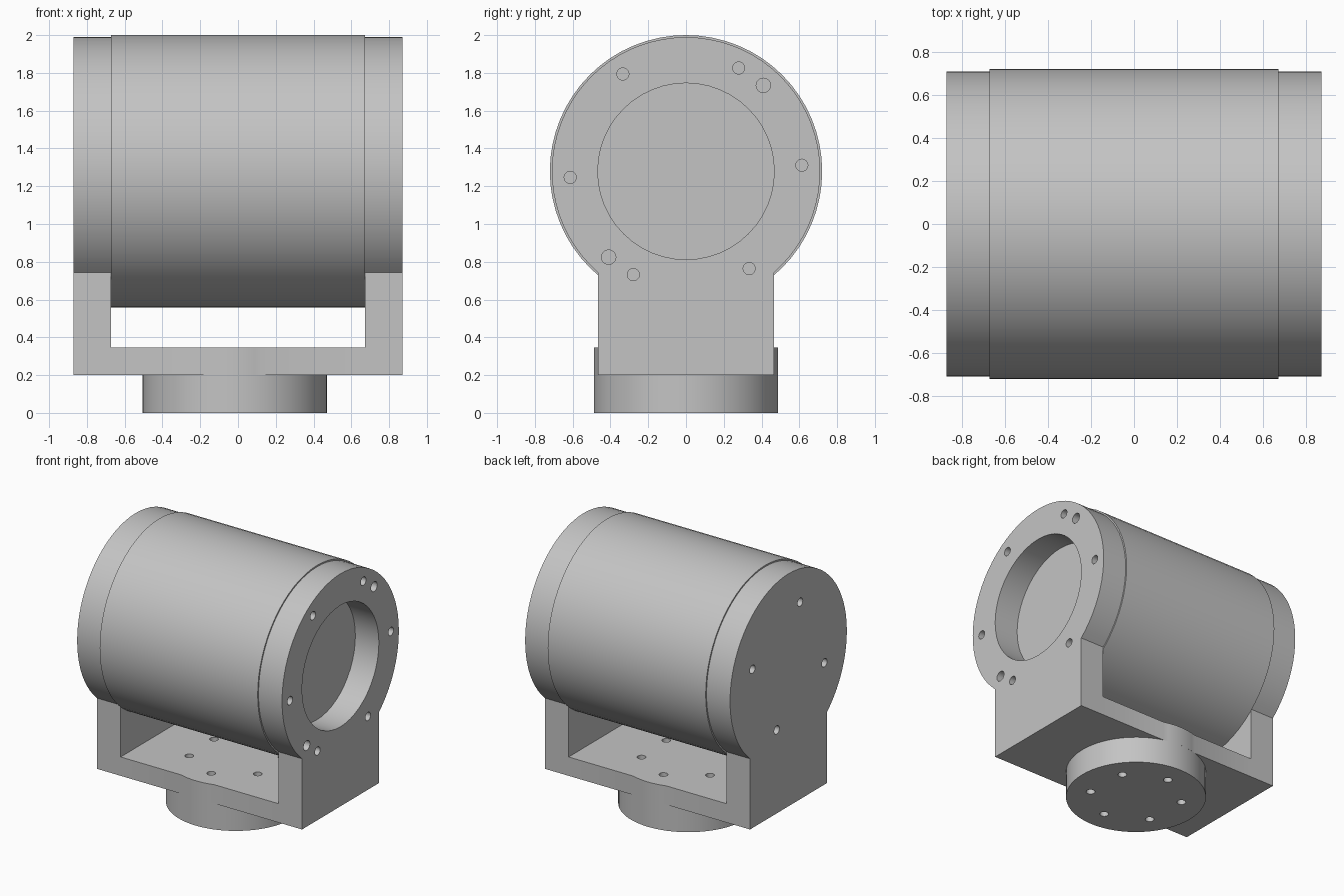
import bpy
import bmesh
from math import sin, cos, pi, radians, asin, acos
from mathutils import Matrix

cube = bpy.data.objects.get("Cube")
if cube:
    bpy.data.objects.remove(cube, do_unlink=True)

metal = bpy.data.materials.new("grey_metal")
metal.use_nodes = True
GREY = (0.55, 0.55, 0.55, 1)
metal.diffuse_color = GREY
metal.node_tree.nodes["Principled BSDF"].inputs["Base Color"].default_value = GREY

AXIS_Z = 1.279      # height of the barrel axis
BARREL_R = 0.721
PLATE_R = 0.71
INNER_X, OUTER_X = 0.672, 0.872
HALF_W = 0.467      # half width of the bracket
FLOOR, TOP = 0.2, 0.345
DISC_X, DISC_R = -0.018, 0.488


def make_object(name, bm):
    bmesh.ops.recalc_face_normals(bm, faces=bm.faces)
    mesh = bpy.data.meshes.new(name)
    bm.to_mesh(mesh)
    bm.free()
    mesh.materials.append(metal)
    obj = bpy.data.objects.new(name, mesh)
    bpy.context.collection.objects.link(obj)
    return obj


def prism(name, points, offset):
    """Extrude a closed outline of 3D points."""
    bm = bmesh.new()
    face = bm.faces.new([bm.verts.new(p) for p in points])
    new = bmesh.ops.extrude_face_region(bm, geom=[face])["geom"]
    verts = [v for v in new if isinstance(v, bmesh.types.BMVert)]
    bmesh.ops.translate(bm, vec=offset, verts=verts)
    return make_object(name, bm)


def cylinders(name, items, axis, depth, segments=24):
    """One mesh of parallel cylinders, given as (centre, radius)."""
    bm = bmesh.new()
    turn = Matrix.Rotation(pi / 2, 4, "Y") if axis == "X" else Matrix()
    for centre, radius in items:
        bmesh.ops.create_cone(bm, cap_ends=True, segments=segments, radius1=radius,
                              radius2=radius, depth=depth,
                              matrix=Matrix.Translation(centre) @ turn)
    return make_object(name, bm)


def cut(obj, cutter):
    cutter.hide_render = True
    mod = obj.modifiers.new("holes", "BOOLEAN")
    mod.operation = "DIFFERENCE"
    mod.solver = "EXACT"
    mod.object = cutter
    bpy.context.view_layer.objects.active = obj
    bpy.ops.object.modifier_apply(modifier=mod.name)
    bpy.data.objects.remove(cutter, do_unlink=True)


def arc(start, end, steps):
    return [start + (end - start) * i / steps for i in range(steps + 1)]


def end_holes(x, ring, angles, radius):
    return [((x, ring * cos(radians(a)), AXIS_Z + ring * sin(radians(a))), radius)
            for a in angles]


# Barrel
parts = [cylinders("barrel", [((0, 0, AXIS_Z), BARREL_R)], "X", 2 * INNER_X, 64)]

# End plates: a round head running down into a straight arm
neck = acos(HALF_W / PLATE_R)
head = [(PLATE_R * cos(a), AXIS_Z + PLATE_R * sin(a)) for a in arc(-neck, pi + neck, 56)]
outline = head + [(-HALF_W, FLOOR), (HALF_W, FLOOR)]
for name, x in (("left_end_plate", INNER_X), ("right_end_plate", -OUTER_X)):
    parts.append(prism(name, [(x, y, z) for y, z in outline], (OUTER_X - INNER_X, 0, 0)))
left_plate, right_plate = parts[1:]

# Round opening, bolt holes and dowel holes in the end plates
mid = (INNER_X + OUTER_X) / 2
cut(left_plate, cylinders("opening", [((mid, 0, AXIS_Z), 0.467)], "X", 0.4, 48))
holes = end_holes(mid, 0.614, range(3, 360, 60), 0.032)
holes += end_holes(mid, 0.612, (48, 228), 0.038)
cut(left_plate, cylinders("left_holes", holes, "X", 0.4))
cut(right_plate, cylinders("right_holes", end_holes(-mid, 0.46, range(18, 360, 90), 0.032),
                           "X", 0.4))

# Bracket floor, with the disc bulging out at front and back
bulge = asin(HALF_W / DISC_R)
plan = []
for turn, side in ((0, 1), (pi, -1)):
    plan.append((side * INNER_X, side * HALF_W))
    plan += [(DISC_X + DISC_R * cos(a + turn), DISC_R * sin(a + turn))
             for a in arc(bulge, pi - bulge, 8)]
    plan.append((-side * INNER_X, side * HALF_W))
floor = prism("bracket_floor", [(x, y, FLOOR) for x, y in plan], (0, 0, TOP - FLOOR))

# Mounting disc
disc = cylinders("mounting_disc", [((DISC_X, 0, FLOOR / 2), DISC_R)], "Z", FLOOR, 64)

# Bolt circle through the floor and disc
ring = [((DISC_X + 0.325 * cos(radians(a)), 0.325 * sin(radians(a)), FLOOR), 0.031)
        for a in range(33, 360, 60)]
for part in (floor, disc):
    cut(part, cylinders("base_holes", ring, "Z", 1))
    parts.append(part)

# Smooth the curved walls and keep the rims sharp
bpy.ops.object.select_all(action="DESELECT")
for part in parts:
    part.select_set(True)
bpy.context.view_layer.objects.active = parts[0]
bpy.ops.object.shade_smooth_by_angle(angle=radians(30))
